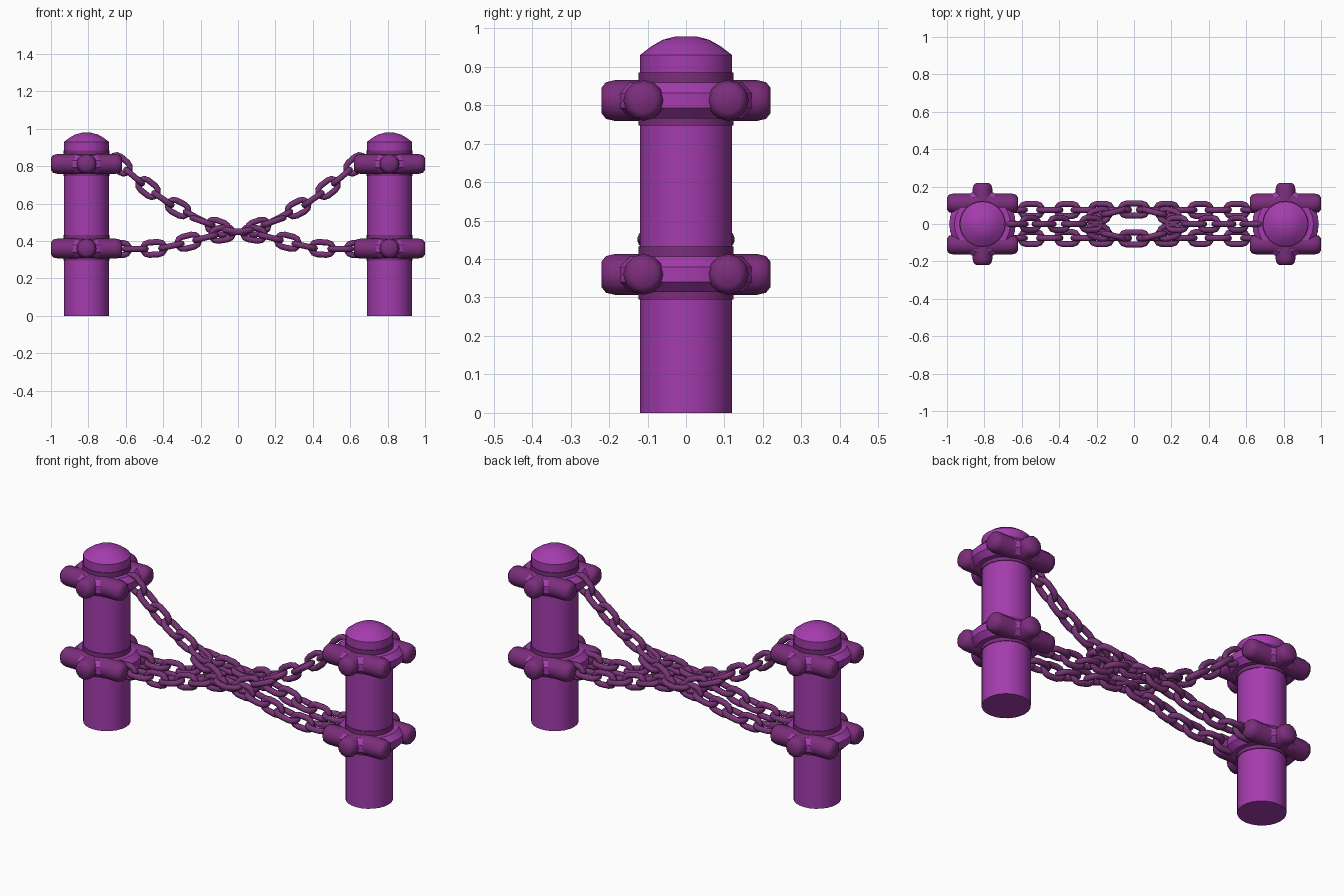
import bpy, bmesh, math
from mathutils import Vector, Matrix

if "Cube" in bpy.data.objects:
    bpy.data.objects.remove(bpy.data.objects["Cube"])


def material(name, rgb):
    m = bpy.data.materials.new(name)
    m.diffuse_color = (*rgb, 1)
    m.use_nodes = True
    m.node_tree.nodes["Principled BSDF"].inputs["Base Color"].default_value = m.diffuse_color
    return m


PURPLE = material("bright purple", (0.37, 0.045, 0.42))
PLUM = material("dark plum", (0.20, 0.027, 0.20))
MAUVE = material("chain mauve", (0.19, 0.035, 0.185))


def add_object(name, bm, mat, angle=40):
    bmesh.ops.recalc_face_normals(bm, faces=bm.faces)
    me = bpy.data.meshes.new(name)
    bm.to_mesh(me)
    bm.free()
    ob = bpy.data.objects.new(name, me)
    bpy.context.collection.objects.link(ob)
    me.materials.append(mat)
    bpy.ops.object.select_all(action='DESELECT')
    ob.select_set(True)
    bpy.context.view_layer.objects.active = ob
    bpy.ops.object.shade_smooth_by_angle(angle=math.radians(angle))
    return ob


def lathe(bm, profile, matrix, sides=24, closed=False):
    """Revolve (radius, height) points about the local z axis."""
    rings = []
    for r, h in profile:
        rings.append([bm.verts.new(matrix @ Vector((r * math.cos(a), r * math.sin(a), h)))
                      for a in (2 * math.pi * i / sides for i in range(sides))])
    pairs = list(zip(rings, rings[1:]))
    if closed:
        pairs.append((rings[-1], rings[0]))
    for a, b in pairs:
        for i in range(sides):
            j = (i + 1) % sides
            bm.faces.new((a[i], a[j], b[j], b[i]))
    if not closed:
        bm.faces.new(rings[0])
        bm.faces.new(rings[-1])


def lug(bm, centre, axis, half, r=0.053):
    """Stubby peg with rounded-over ends."""
    rot = Vector((0, 0, 1)).rotation_difference(Vector(axis)).to_matrix().to_4x4()
    end = [(r, half - 0.035), (r * 0.9, half - 0.012), (r * 0.62, half)]
    prof = [(a, -h) for a, h in reversed(end)] + end
    lathe(bm, prof, Matrix.Translation(centre) @ rot, 12)


# Posts with domed tops, ringed by two lugged collars each
for side, sx in (("left", -1), ("right", 1)):
    px = sx * 0.81
    bm = bmesh.new()
    lathe(bm, [(0.12, 0), (0.12, 0.93), (0.09, 0.953), (0.06, 0.97), (0.025, 0.979)],
          Matrix.Translation((px, 0, 0)))
    add_object(side + "_post", bm, PURPLE)
    for level, z in (("lower", 0.36), ("upper", 0.812)):
        at = Matrix.Translation((px, 0, z))
        bm = bmesh.new()
        lathe(bm, [(0.124, -0.065), (0.124, 0.073)], at)
        add_object(f"{side}_{level}_band", bm, PLUM)
        bm = bmesh.new()
        lathe(bm, [(0.13 + 0.052 * math.cos(t), 0.05 * math.sin(t))
                   for t in (math.pi / 4 * k + math.pi / 8 for k in range(8))], at, 24, True)
        add_object(f"{side}_{level}_collar_ring", bm, PURPLE)
        bm = bmesh.new()
        for y in (-0.11, 0.11):
            lug(bm, (px, y, z), (1, 0, 0), 0.19)
        lug(bm, (px, 0, z), (0, 1, 0), 0.22)
        add_object(f"{side}_{level}_collar_lugs", bm, PLUM)


def link(bm, centre, along, roll, length=0.15, width=0.098, wire=0.016):
    """One oval chain link lying along the given direction."""
    t = along.normalized()
    side = Vector((0, 1, 0))
    side = (side - t * side.dot(t)).normalized()
    side.rotate(Matrix.Rotation(roll, 3, t))
    up = t.cross(side)
    r = width / 2 - wire
    straight = length / 2 - width / 2
    loop = []
    for k in range(12):
        a = math.pi * (k if k < 6 else k - 1 + 0) / 5 - math.pi / 2
        if k >= 6:
            a = math.pi * (k - 6) / 5 + math.pi / 2
        shift = straight if k < 6 else -straight
        d = t * math.cos(a) + side * math.sin(a)
        loop.append((centre + d * r + t * shift, d))
    rings = [[bm.verts.new(p + d * wire * math.cos(b) + up * wire * math.sin(b))
              for b in (2 * math.pi * i / 8 for i in range(8))] for p, d in loop]
    for k in range(12):
        a, b = rings[k], rings[(k + 1) % 12]
        for i in range(8):
            j = (i + 1) % 8
            bm.faces.new((a[i], a[j], b[j], b[i]))


def chain(name, pts, pitch=0.1, start_roll=0):
    """String alternating links along a smoothed path."""
    pts = [Vector(p) for p in pts]
    ext = [2 * pts[0] - pts[1]] + pts + [2 * pts[-1] - pts[-2]]
    fine = []
    for a, b, c, d in zip(ext, ext[1:], ext[2:], ext[3:]):
        for k in range(20):
            u = k / 20
            fine.append(0.5 * (2 * b + (c - a) * u + (2 * a - 5 * b + 4 * c - d) * u * u
                               + (3 * b - a - 3 * c + d) * u ** 3))
    fine.append(pts[-1])
    dist = [0]
    for p, q in zip(fine, fine[1:]):
        dist.append(dist[-1] + (q - p).length)
    n = max(2, round(dist[-1] / pitch) + 1)
    bm = bmesh.new()
    for k in range(n):
        s = dist[-1] * k / (n - 1)
        i = min(range(len(dist)), key=lambda m: abs(dist[m] - s))
        tangent = fine[min(i + 1, len(fine) - 1)] - fine[max(i - 1, 0)]
        link(bm, fine[i], tangent, start_roll + (k % 2) * math.pi / 2)
    add_object(name, bm, MAUVE, 50)


# Crossing chains: a single strand from each upper collar splits into two lower strands
for label, s in (("left", 1), ("right", -1)):
    chain(f"{label}_upper_chain",
          [(-0.63 * s, 0, 0.81), (-0.52 * s, 0, 0.715), (-0.38 * s, 0, 0.61), (-0.23 * s, 0, 0.53)],
          start_roll=math.pi / 2)
    for where, y in (("front", -0.075), ("back", 0.075)):
        chain(f"{label}_split_chain_{where}",
              [(-0.19 * s, y * 0.55, 0.505), (-0.06 * s, y, 0.46), (0.1 * s, y, 0.435),
               (0.25 * s, y, 0.40), (0.42 * s, y, 0.363), (0.64 * s, y, 0.357)])
